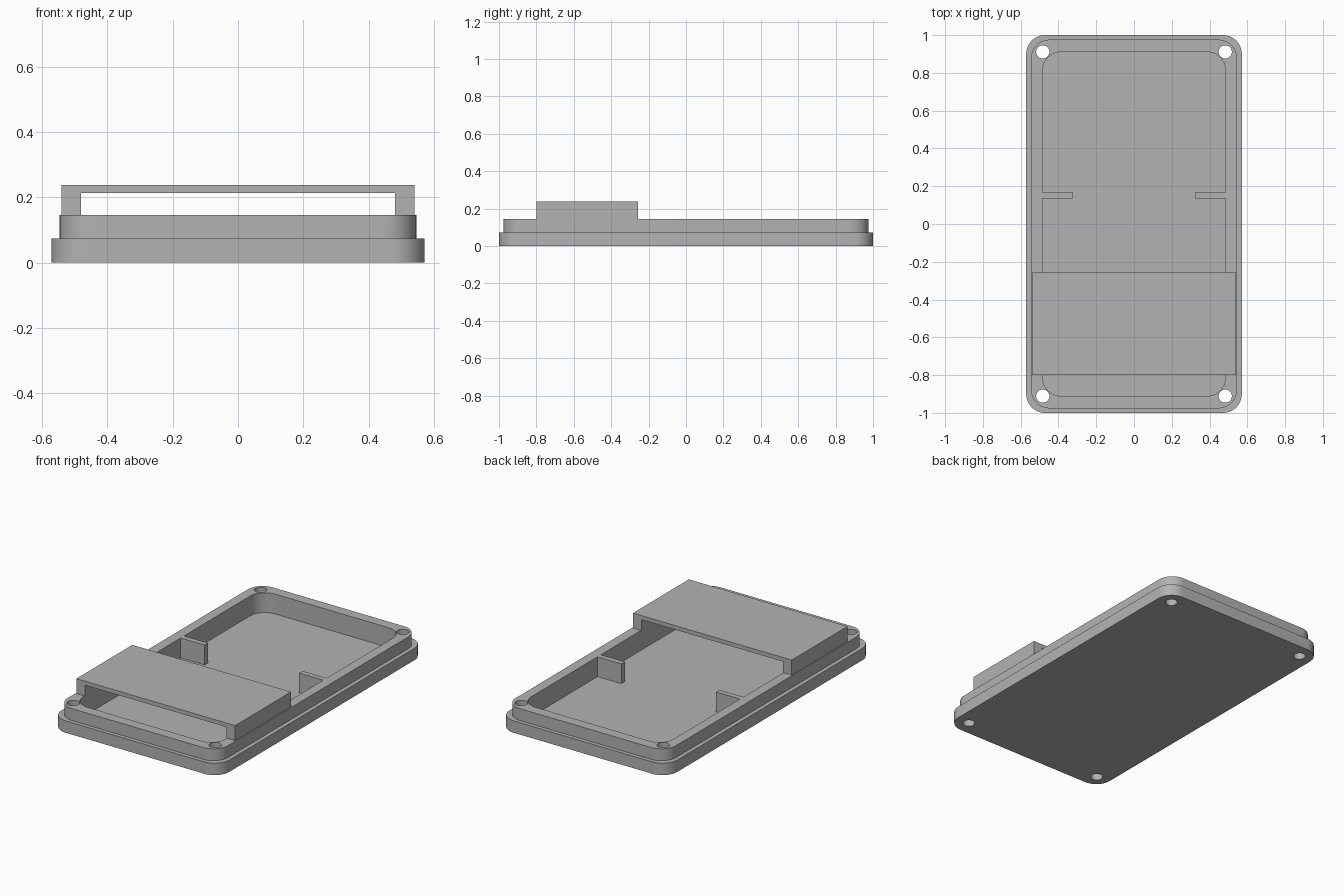
import bpy, bmesh
from math import sin, cos, pi, radians
from mathutils import Matrix

cube = bpy.data.objects.get("Cube")
if cube:
    bpy.data.objects.remove(cube, do_unlink=True)

grey = bpy.data.materials.new("plain grey")
grey.use_nodes = True
colour = (0.45, 0.45, 0.45, 1)
grey.diffuse_color = colour
grey.node_tree.nodes["Principled BSDF"].inputs["Base Color"].default_value = colour

# Heights of the stacked levels
FLOOR, FLANGE, RIM, ROOF, TOP = 0.024, 0.073, 0.146, 0.213, 0.238


def prism(name, outline, low, high, matrix=Matrix()):
    """Extrude a closed 2D outline from low to high along its local z."""
    bm = bmesh.new()
    face = bm.faces.new([bm.verts.new((x, y, low)) for x, y in outline])
    new = bmesh.ops.extrude_face_region(bm, geom=[face])["geom"]
    bmesh.ops.translate(bm, vec=(0, 0, high - low),
                        verts=[v for v in new if isinstance(v, bmesh.types.BMVert)])
    bmesh.ops.transform(bm, matrix=matrix, verts=bm.verts)
    bmesh.ops.recalc_face_normals(bm, faces=bm.faces)
    mesh = bpy.data.meshes.new(name)
    bm.to_mesh(mesh)
    bm.free()
    mesh.materials.append(grey)
    obj = bpy.data.objects.new(name, mesh)
    bpy.context.collection.objects.link(obj)
    return obj


def arc(cx, cy, r, start, sweep, steps):
    return [(cx + r * cos(start + sweep * i / steps),
             cy + r * sin(start + sweep * i / steps)) for i in range(steps + 1)]


def rounded(hx, hy, r, steps=12):
    """Rounded rectangle outline from its half sizes."""
    corners = [(1, 1), (-1, 1), (-1, -1), (1, -1)]
    return [p for i, (sx, sy) in enumerate(corners)
            for p in arc(sx * (hx - r), sy * (hy - r), r, i * pi / 2, pi / 2, steps)]


def rectangle(x0, x1, y0, y1):
    return [(x0, y0), (x1, y0), (x1, y1), (x0, y1)]


def combine(obj, other, operation):
    """Apply a boolean and remove the helper."""
    mod = obj.modifiers.new("combine", "BOOLEAN")
    mod.operation, mod.solver, mod.object = operation, "EXACT", other
    other.hide_render = True
    bpy.context.view_layer.objects.active = obj
    bpy.ops.object.modifier_apply(modifier=mod.name)
    bpy.data.objects.remove(other, do_unlink=True)


# Tray: wide flange, narrower lip, hollow and four screw holes
tray = prism("tray", rounded(0.571, 1.0, 0.1), 0, FLANGE)
combine(tray, prism("lip", rounded(0.546, 0.976, 0.1), 0.03, RIM), "UNION")
combine(tray, prism("hollow", rounded(0.485, 0.911, 0.1), FLOOR, 0.3), "DIFFERENCE")
for sx in (-1, 1):
    for sy in (-1, 1):
        circle = arc(sx * 0.483, sy * 0.911, 0.035, 0, 2 * pi, 32)[:-1]
        combine(tray, prism("screw_hole", circle, -0.1, 0.3), "DIFFERENCE")

bpy.ops.object.select_all(action="DESELECT")
tray.select_set(True)
bpy.context.view_layer.objects.active = tray
bpy.ops.object.shade_smooth_by_angle(angle=radians(30))

# Upright tabs on the inner side walls
prism("left_tab", rectangle(0.322, 0.485, 0.135, 0.168), FLOOR, RIM)
prism("right_tab", rectangle(-0.485, -0.322, 0.135, 0.168), FLOOR, RIM)

# Bridge: an upturned channel spanning the tray, extruded along y
channel = [(-0.54, RIM), (-0.54, TOP), (0.54, TOP), (0.54, RIM),
           (0.481, RIM), (0.481, ROOF), (-0.481, ROOF), (-0.481, RIM)]
prism("bridge", channel, 0.256, 0.799, Matrix.Rotation(pi / 2, 4, "X"))
